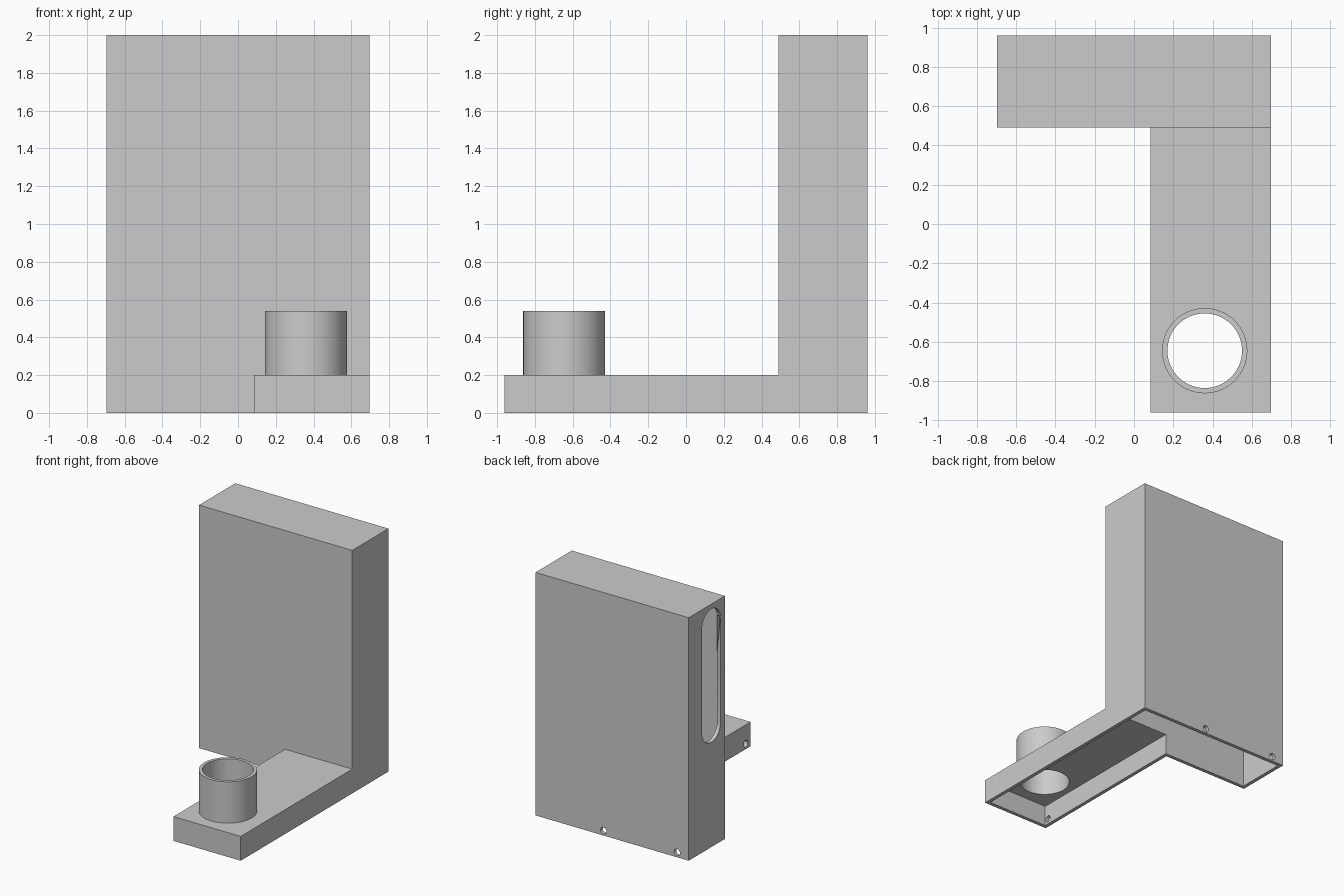
import bpy
import bmesh
from math import pi
from mathutils import Matrix, Vector

cube = bpy.data.objects.get("Cube")
if cube:
    bpy.data.objects.remove(cube, do_unlink=True)

# Main dimensions
X, Y, H = 0.697, 0.96, 2.0        # half width, half depth, height
WALL = 0.03                       # shell thickness
FOOT_X, FOOT_H = 0.085, 0.2       # inner edge and height of the foot
BACK_Y = 0.49                     # front face of the upright
TUBE = Vector((0.36, -0.645, 0))
TUBE_IN, TUBE_OUT, TUBE_TOP = 0.19, 0.217, 0.54
BIG = 3.0

grey = bpy.data.materials.new("plain grey")
grey.use_nodes = True
colour = (0.6, 0.6, 0.6, 1)
grey.diffuse_color = colour
grey.node_tree.nodes["Principled BSDF"].inputs["Base Color"].default_value = colour


def make(name, bm):
    bmesh.ops.recalc_face_normals(bm, faces=bm.faces)
    mesh = bpy.data.meshes.new(name)
    bm.to_mesh(mesh)
    bm.free()
    mesh.materials.append(grey)
    obj = bpy.data.objects.new(name, mesh)
    bpy.context.collection.objects.link(obj)
    return obj


def box(name, low, high):
    low, high = Vector(low), Vector(high)
    bm = bmesh.new()
    bmesh.ops.create_cube(bm, size=1, matrix=Matrix.Translation((low + high) / 2)
                          @ Matrix.Diagonal((*(high - low), 1)))
    return make(name, bm)


def rod(name, centre, radius, length, axis="Z", stretch=0, sides=32):
    """Cylinder along an axis; stretch pulls it into an upright slot shape."""
    turn = {"X": Matrix.Rotation(pi / 2, 4, "Y"),
            "Y": Matrix.Rotation(pi / 2, 4, "X"), "Z": Matrix()}[axis]
    bm = bmesh.new()
    bmesh.ops.create_cone(bm, cap_ends=True, segments=sides, radius1=radius,
                          radius2=radius, depth=length, matrix=turn)
    if stretch:
        for v in bm.verts:
            v.co.z += stretch if v.co.z > 0 else -stretch
    bmesh.ops.translate(bm, verts=bm.verts, vec=centre)
    return make(name, bm)


def carve(target, cutter):
    mod = target.modifiers.new("cut", "BOOLEAN")
    mod.operation = "DIFFERENCE"
    mod.solver = "EXACT"
    mod.object = cutter
    cutter.hide_render = True
    bpy.context.view_layer.objects.active = target
    bpy.ops.object.modifier_apply(modifier=mod.name)
    bpy.data.objects.remove(cutter, do_unlink=True)


# Upright and foot, carved from one block
body = box("upright_and_foot", (-X, -Y, 0), (X, Y, H))
carve(body, box("space_above_foot", (-BIG, -BIG, FOOT_H), (BIG, BACK_Y, BIG)))
carve(body, box("space_beside_foot", (-BIG, -BIG, -BIG), (FOOT_X, BACK_Y, BIG)))

# Hollow interior, open underneath
carve(body, box("upright_cavity", (-X + WALL, BACK_Y + WALL, -1),
                (X - WALL, Y - WALL, H - WALL)))
carve(body, box("foot_cavity", (FOOT_X + WALL, -Y + WALL, -1),
                (X - WALL, BACK_Y + 0.1, FOOT_H - WALL)))

# Opening under the tube
carve(body, rod("tube_opening", TUBE + Vector((0, 0, FOOT_H)), TUBE_IN, 0.2, sides=64))

# Rounded slot high in the side of the upright
carve(body, rod("side_slot", (-X, 0.667, 1.412), 0.12, 0.2, "X", stretch=0.428, sides=50))

# Small screw holes near the lower edge
for x in (0.08, -0.59):
    carve(body, rod("back_hole", (x, Y, 0.04), 0.027, 0.2, "Y"))
carve(body, rod("foot_hole", (FOOT_X, -0.897, 0.045), 0.027, 0.2, "X"))

# Open tube standing on the foot
bm = bmesh.new()
profile = [(TUBE_IN, FOOT_H), (TUBE_OUT, FOOT_H), (TUBE_OUT, TUBE_TOP), (TUBE_IN, TUBE_TOP)]
verts = [bm.verts.new((r, 0, z)) for r, z in profile]
edges = [bm.edges.new((verts[i], verts[i - 1])) for i in range(len(verts))]
bmesh.ops.spin(bm, geom=verts + edges, axis=(0, 0, 1), cent=(0, 0, 0),
               angle=2 * pi, steps=64, use_merge=True)
bmesh.ops.remove_doubles(bm, verts=bm.verts, dist=1e-5)
bmesh.ops.translate(bm, verts=bm.verts, vec=TUBE)
tube = make("tube", bm)

# Smooth the round surfaces, keep edges sharp
for obj in (body, tube):
    bpy.ops.object.select_all(action="DESELECT")
    obj.select_set(True)
    bpy.context.view_layer.objects.active = obj
    bpy.ops.object.shade_smooth_by_angle(angle=pi / 6)
